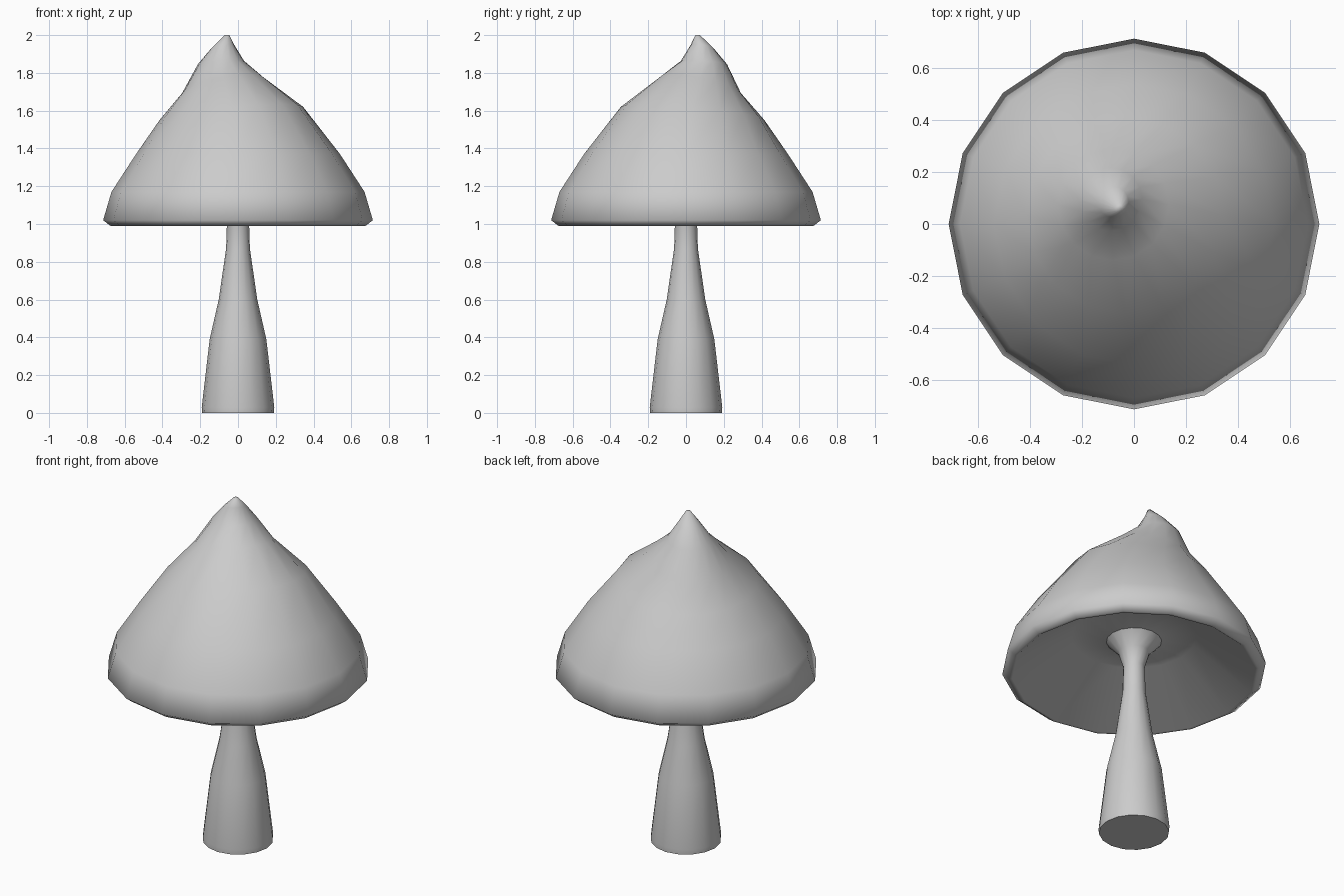
import bpy, bmesh, math

if "Cube" in bpy.data.objects:
    bpy.data.objects.remove(bpy.data.objects["Cube"])

SIDES = 16


def loft(name, rings, close_start=False, close_end=False):
    """Skin a stack of rings (x, y, z, radius, tilt); tilt lowers the -x+y side."""
    bm = bmesh.new()
    loops = []
    for x, y, z, r, tilt in rings:
        loop = []
        for i in range(SIDES):
            a = 2 * math.pi * i / SIDES
            dx, dy = r * math.cos(a), r * math.sin(a)
            lean = (dy - dx) / math.sqrt(2)
            loop.append(bm.verts.new((x + dx, y + dy, z - tilt * lean)))
        loops.append(loop)
    for a, b in zip(loops, loops[1:]):
        for i in range(SIDES):
            j = (i + 1) % SIDES
            bm.faces.new((a[i], a[j], b[j], b[i])).smooth = True
    if close_start:
        bm.faces.new(loops[0][::-1])
    if close_end:
        bm.faces.new(loops[-1]).smooth = True
    bm.normal_update()
    mesh = bpy.data.meshes.new(name)
    bm.to_mesh(mesh)
    bm.free()
    obj = bpy.data.objects.new(name, mesh)
    bpy.context.collection.objects.link(obj)
    return obj


# Stem: wide foot, narrow neck, flaring out into the cap's underside
loft("stem", [
    (0, 0, 0.00, 0.190, 0),
    (0, 0, 0.03, 0.192, 0),
    (0, 0, 0.39, 0.150, 0),
    (0, 0, 0.60, 0.102, 0),
    (0, 0, 0.87, 0.063, 0),
    (0, 0, 1.03, 0.058, 0),
    (0, 0, 1.12, 0.085, 0),
    (0, 0, 1.19, 0.150, 0),
], close_start=True)

# Cap: hollow underside, thin rim, then a crooked leaning peak
loft("cap", [
    (0, 0, 1.19, 0.150, 0),
    (0, 0, 1.22, 0.340, 0),
    (0, 0, 0.99, 0.660, 0),
    (0, 0, 0.99, 0.675, 0),
    (0, 0, 1.02, 0.714, 0),
    (0, 0, 1.17, 0.670, 0),
    (0, 0, 1.37, 0.540, 0),
    (-0.035, 0.035, 1.585, 0.380, 0.13),
    (-0.080, 0.075, 1.735, 0.215, 0.27),
    (-0.090, 0.095, 1.855, 0.122, 0.10),
    (-0.080, 0.085, 1.940, 0.060, 0.20),
    (-0.058, 0.062, 2.000, 0.012, 0.00),
], close_end=True)
